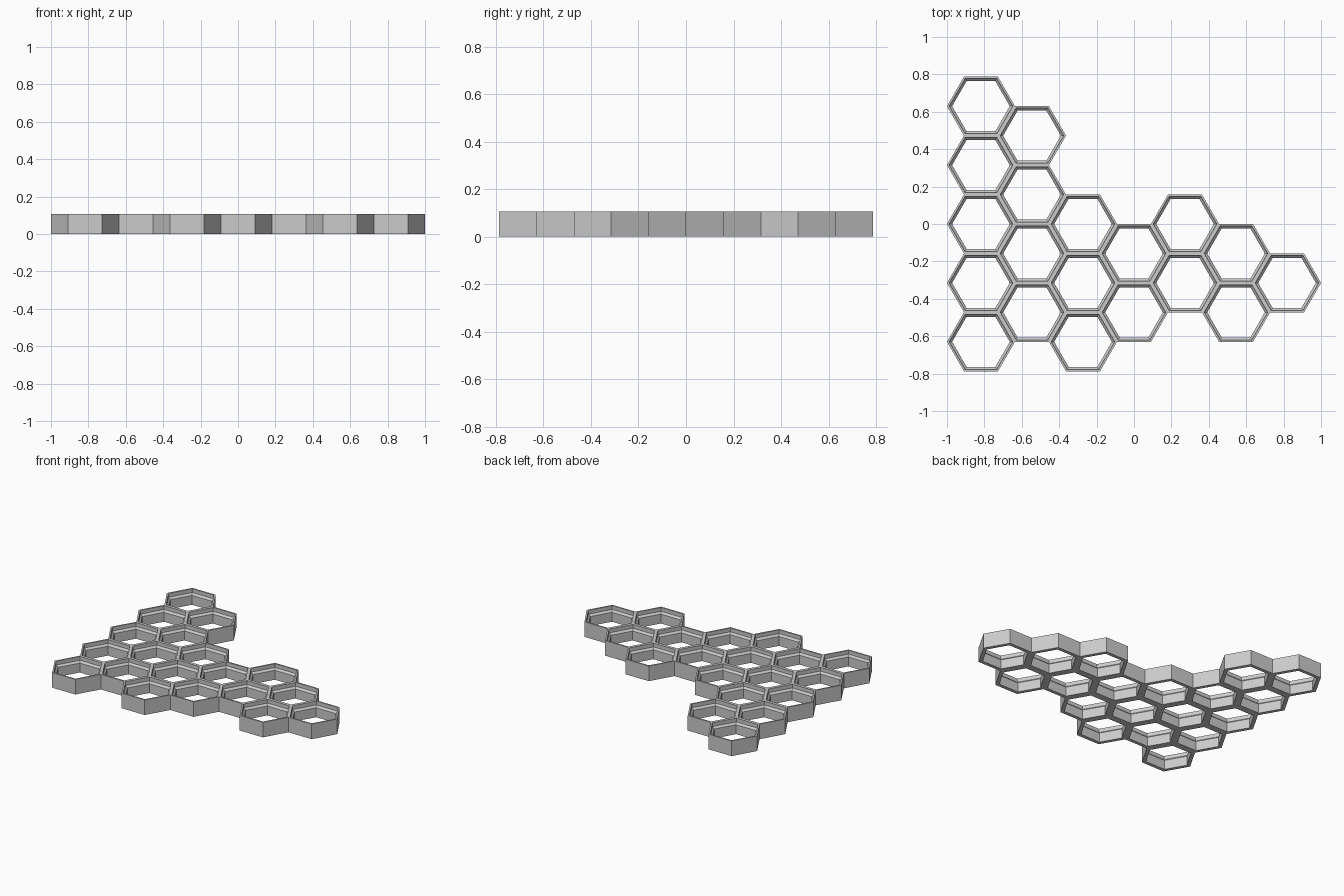
import bpy, bmesh, math

cube = bpy.data.objects.get("Cube")
if cube:
    bpy.data.objects.remove(cube)

# Overall sizes: seven columns span eleven cell radii
RADIUS = 2 / 11
APOTHEM = RADIUS * math.sqrt(3) / 2
HEIGHT = 0.107
SEAT_LOW, SEAT_HIGH = 0.067, 0.080   # sloped seat inside each cell
RIM, WALL = 0.0107, 0.024            # wall thickness at the top and at the base

# Per column: row of the topmost cell (in half pitches) and the cell count
COLUMNS = [(4, 5), (3, 4), (0, 3), (-1, 2), (0, 2), (-1, 2), (-2, 1)]
cells = {(c, top - 2 * i) for c, (top, n) in enumerate(COLUMNS) for i in range(n)}
# Neighbour across each side, counter-clockwise from the upper right side
SIDES = [(1, 1), (0, 2), (-1, 1), (-1, -1), (0, -2), (1, -1)]

grey = bpy.data.materials.new("light grey")
grey.use_nodes = True
grey.diffuse_color = (0.6, 0.6, 0.6, 1)
grey.node_tree.nodes["Principled BSDF"].inputs["Base Color"].default_value = (0.6, 0.6, 0.6, 1)

bm = bmesh.new()


def hex_ring(cx, cy, inset, z):
    r = (APOTHEM - inset) * 2 / math.sqrt(3)
    return [bm.verts.new((cx + r * math.cos(i * math.pi / 3),
                          cy + r * math.sin(i * math.pi / 3), z)) for i in range(6)]


# Closed wall section, from outer base up over the rim and down the inside
SECTION = [(0, 0), (0, HEIGHT), (RIM, HEIGHT), (RIM, SEAT_HIGH),
           (WALL, SEAT_LOW), (WALL, 0)]

for col, row in sorted(cells):
    cx, cy = (col - 3) * 1.5 * RADIUS, row * APOTHEM
    rings = [hex_ring(cx, cy, inset, z) for inset, z in SECTION]
    for k in range(len(rings)):
        lower, upper = rings[k], rings[(k + 1) % len(rings)]
        for i, (dc, dr) in enumerate(SIDES):
            # Outer walls exist only where no cell adjoins
            if k == 0 and (col + dc, row + dr) in cells:
                continue
            j = (i + 1) % 6
            bm.faces.new((lower[i], lower[j], upper[j], upper[i]))

# Weld neighbouring cells into one panel
bmesh.ops.remove_doubles(bm, verts=bm.verts, dist=0.0005)
bmesh.ops.recalc_face_normals(bm, faces=bm.faces)
mesh = bpy.data.meshes.new("honeycomb_panel")
bm.to_mesh(mesh)
bm.free()
mesh.materials.append(grey)
panel = bpy.data.objects.new("honeycomb_panel", mesh)
bpy.context.collection.objects.link(panel)
